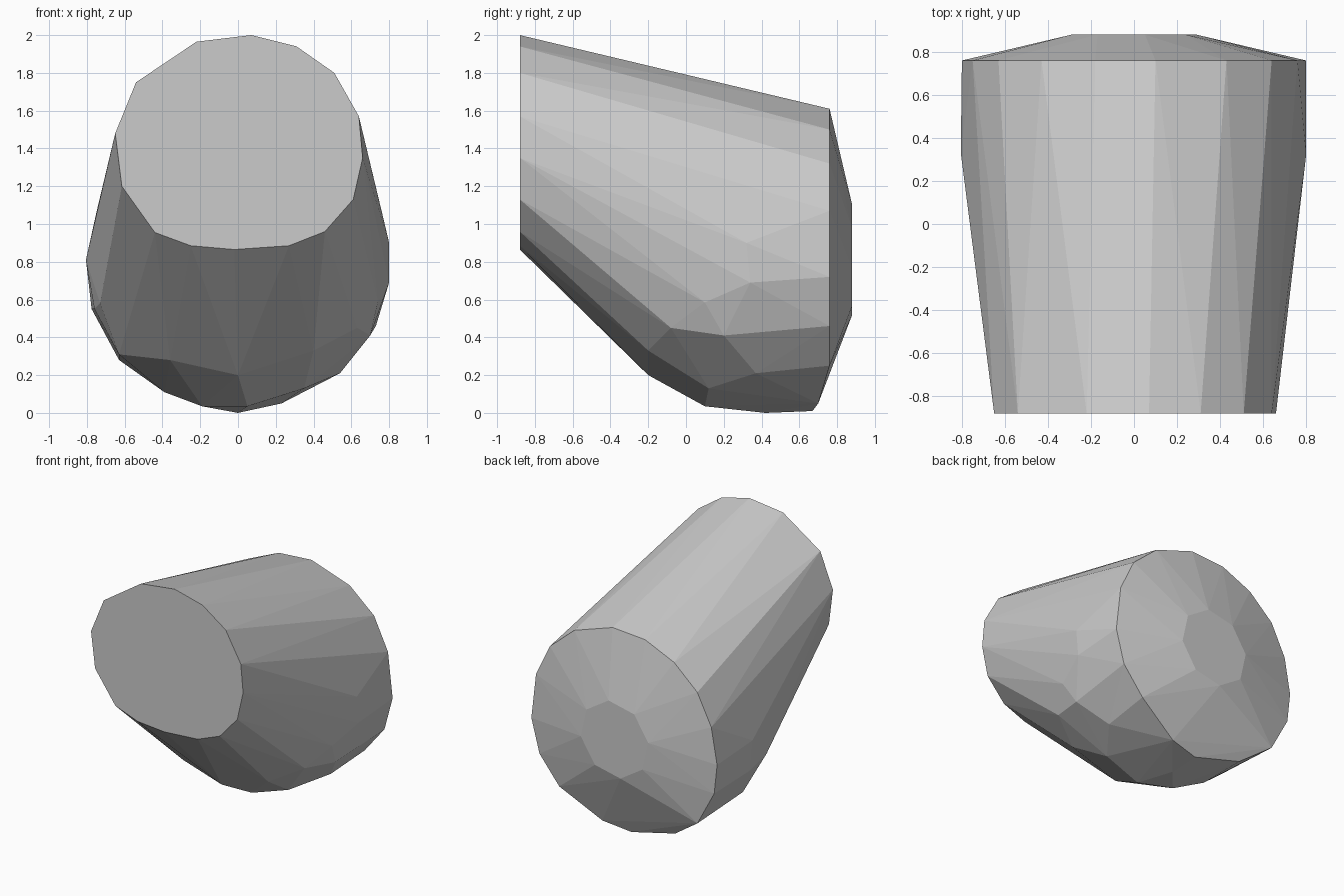
import bpy
import bmesh
import math
from mathutils import Vector

# Remove the default cube
cube = bpy.data.objects.get("Cube")
if cube:
    bpy.data.objects.remove(cube, do_unlink=True)


def make_material(name, colour):
    material = bpy.data.materials.new(name)
    material.use_nodes = True
    material.diffuse_color = colour
    material.node_tree.nodes["Principled BSDF"].inputs["Base Color"].default_value = colour
    return material


def section(y, outline):
    """Place a flat (x, z) outline at depth y."""
    return [Vector((x, y, z)) for x, z in outline]


def hull_object(name, points, material):
    """Wrap points in a faceted convex shell and merge coplanar faces."""
    bm = bmesh.new()
    for point in points:
        bm.verts.new(point)
    result = bmesh.ops.convex_hull(bm, input=bm.verts[:])
    unused = set(result["geom_interior"]) | set(result["geom_unused"])
    loose = [v for v in unused if isinstance(v, bmesh.types.BMVert)]
    bmesh.ops.delete(bm, geom=loose, context="VERTS")
    bmesh.ops.dissolve_limit(bm, angle_limit=math.radians(0.5),
                             verts=bm.verts[:], edges=bm.edges[:])
    bmesh.ops.recalc_face_normals(bm, faces=bm.faces[:])
    mesh = bpy.data.meshes.new(name)
    bm.to_mesh(mesh)
    bm.free()
    mesh.materials.append(material)
    obj = bpy.data.objects.new(name, mesh)
    bpy.context.collection.objects.link(obj)
    return obj


# Flat front face, irregular and slightly narrower than the back
front_face = section(-0.88, [
    (0.07, 2), (0.31, 1.94), (0.51, 1.8), (0.64, 1.57), (0.66, 1.35),
    (0.61, 1.13), (0.46, 0.96), (0.27, 0.885), (-0.02, 0.865),
    (-0.25, 0.885), (-0.44, 0.955), (-0.615, 1.2), (-0.65, 1.48),
    (-0.54, 1.75), (-0.22, 1.965)])

# Wide back rim, open at the bottom where the belly rounds it off
back_rim = section(0.76, [
    (0.1, 1.61), (0.43, 1.5), (0.64, 1.32), (0.76, 1.07), (0.8, 0.72),
    (0.73, 0.46), (0.56, 0.25), (-0.63, 0.28), (-0.775, 0.55),
    (-0.8, 0.78), (-0.75, 1.06), (-0.63, 1.3), (-0.43, 1.48), (-0.18, 1.59)])

# Small plate closing the shallow back cone
sides = 8
plate_turn = math.radians(10)
back_plate = section(0.88, [
    (0.295 * math.sin(plate_turn + i * math.tau / sides),
     0.81 + 0.295 * math.cos(plate_turn + i * math.tau / sides))
    for i in range(sides)])

# Rounded belly: keel, then left and right flanks
keel = [(0, -0.2, 0.2), (0.05, 0.1, 0.035), (-0.19, 0.2, 0.035), (0, 0.42, 0),
        (0, 0.67, 0.01), (0.23, 0.7, 0.05), (-0.39, 0.69, 0.11)]
left_flank = [(0.8, 0.32, 0.9), (0.8, 0.34, 0.69), (0.74, 0.1, 0.585),
              (0.7, 0.2, 0.41), (0.63, -0.08, 0.45), (0.4, -0.2, 0.33),
              (0.54, 0.37, 0.21), (0.35, 0.12, 0.13)]
right_flank = [(-0.805, 0.33, 0.81), (-0.76, 0.3, 0.55), (-0.73, 0.05, 0.58),
               (-0.63, 0.2, 0.31), (-0.36, -0.16, 0.28), (-0.39, 0.3, 0.11)]
belly = [Vector(p) for p in keel + left_flank + right_flank]

grey = make_material("plain grey", (0.6, 0.6, 0.6, 1))
hull_object("faceted_body", front_face + back_rim + back_plate + belly, grey)
